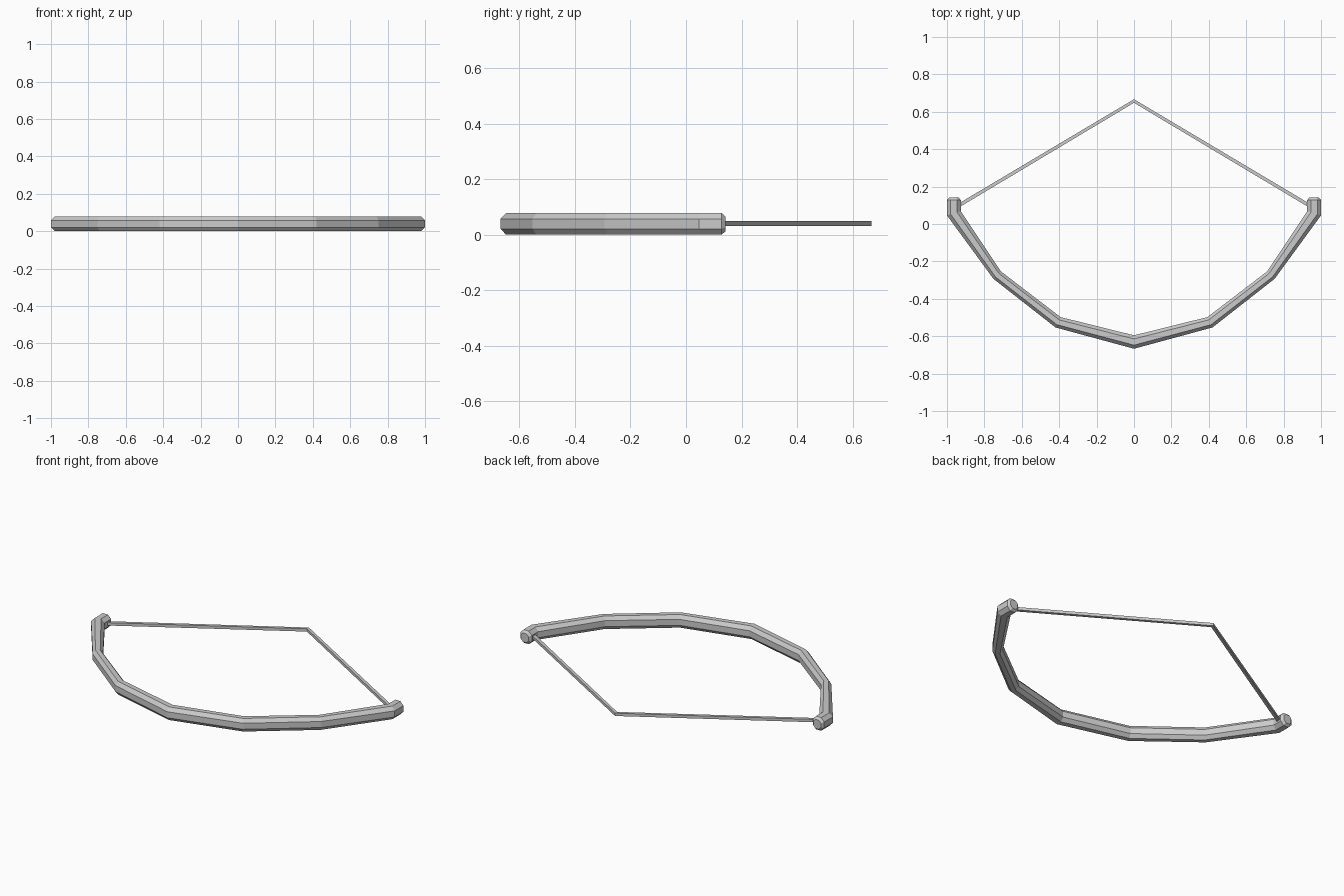
import bpy, bmesh
from mathutils import Vector

if "Cube" in bpy.data.objects:
    bpy.data.objects.remove(bpy.data.objects["Cube"])

ZC = 0.04  # mid height of the whole bow


def mirrored(half):
    """Half path runs from the +x tip to the centre; add the -x side."""
    return half + [((-a[0], a[1]), (-b[0], b[1])) for a, b in reversed(half[:-1])]


def sweep(name, rails, profile, scales=None):
    """Loft a profile (u across, z height, both -1..1 * half size) along inner/outer rails."""
    bm = bmesh.new()
    rings = []
    for i, (a, b) in enumerate(rails):
        a, b = Vector(a), Vector(b)
        mid, half = (a + b) / 2, (b - a) / 2
        s = scales[i] if scales else 1.0
        ring = []
        for u, z in profile:
            p = mid + half * u * s
            ring.append(bm.verts.new((p.x, p.y, ZC + z * s)))
        rings.append(ring)
    n = len(profile)
    for r, q in zip(rings, rings[1:]):
        for k in range(n):
            bm.faces.new((r[k], r[(k + 1) % n], q[(k + 1) % n], q[k]))
    bm.faces.new(rings[0])
    bm.faces.new(rings[-1])
    bmesh.ops.recalc_face_normals(bm, faces=bm.faces)
    mesh = bpy.data.meshes.new(name)
    bm.to_mesh(mesh)
    bm.free()
    obj = bpy.data.objects.new(name, mesh)
    bpy.context.collection.objects.link(obj)
    return obj


# Bow limb: octagonal section, mitred bends, chamfered tips
c, h = 0.46, 0.039
octagon = [(1, c * h), (c, h), (-c, h), (-1, c * h),
           (-1, -c * h), (-c, -h), (c, -h), (1, -c * h)]
limb_half = [
    ((0.926, 0.142), (1.0, 0.142)),
    ((0.926, 0.128), (1.0, 0.128)),
    ((0.926, 0.069), (1.0, 0.046)),
    ((0.711, -0.254), (0.752, -0.293)),
    ((0.392, -0.498), (0.42, -0.553)),
    ((0.0, -0.595), (0.0, -0.667)),
]
limb_scales = [0.68] + [1.0] * 9 + [0.68]
limb = sweep("bow_limb", mirrored(limb_half), octagon, limb_scales)
limb.location.z = h - ZC

# Drawn string: thin square section meeting at a point
t = 0.0085
square = [(1, t), (-1, t), (-1, -t), (1, -t)]
string_half = [
    ((0.937, 0.088), (0.947, 0.104)),
    ((0.0, 0.648), (0.0, 0.667)),
]
string = sweep("bow_string", mirrored(string_half), square)
